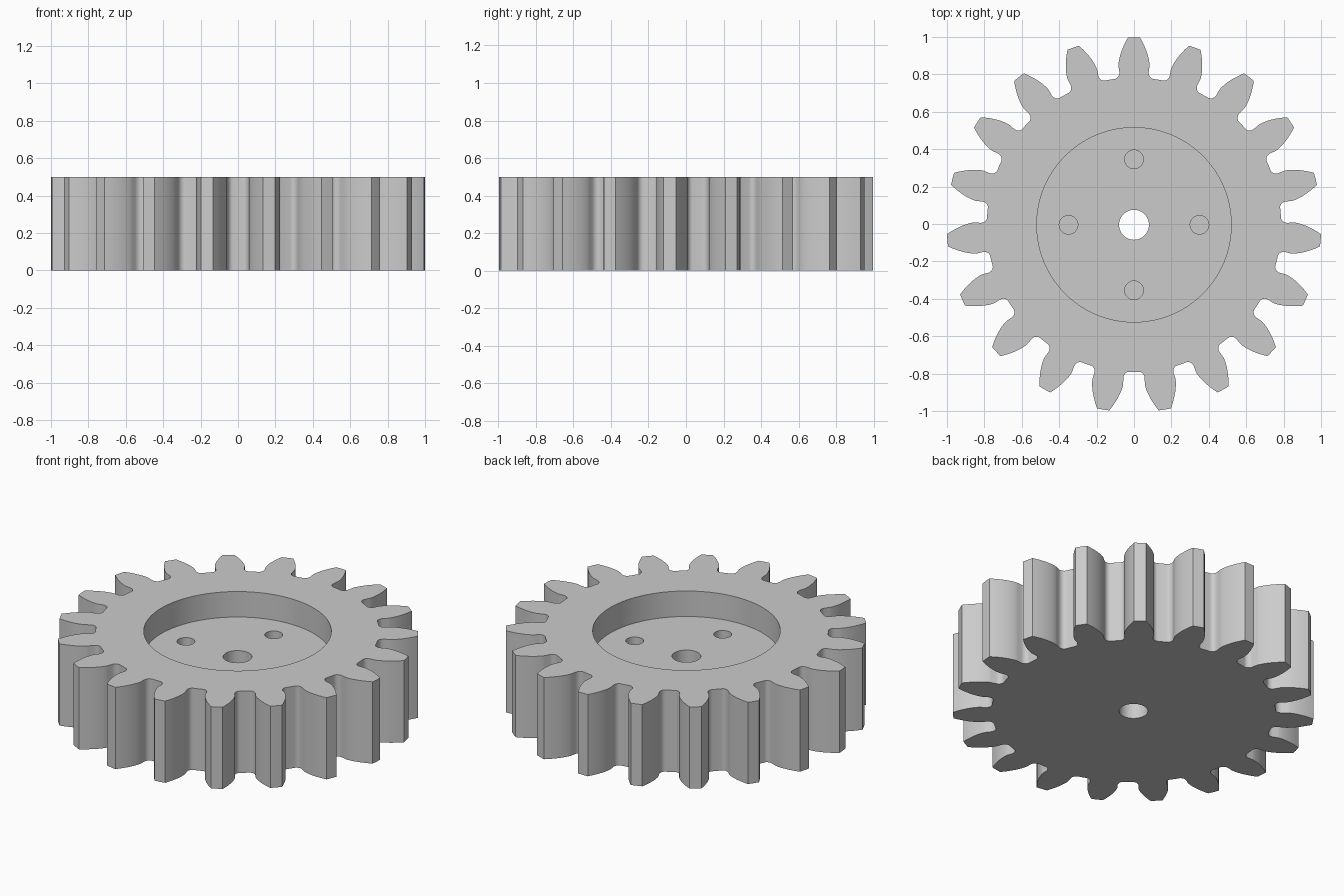
import bpy
import bmesh
from math import acos, cos, pi, radians, sin, tan

TEETH = 19
OUTER = 1.0013
HEIGHT = 0.5
FLOOR = 0.344

if "Cube" in bpy.data.objects:
    bpy.data.objects.remove(bpy.data.objects["Cube"], do_unlink=True)

# Single plain grey
grey = bpy.data.materials.new("light_grey")
grey.use_nodes = True
colour = (0.6, 0.6, 0.6, 1)
grey.diffuse_color = colour
grey.node_tree.nodes["Principled BSDF"].inputs["Base Color"].default_value = colour

# Involute tooth sizes
module = 2 * OUTER / (TEETH + 2)
pitch = module * TEETH / 2
base = pitch * cos(radians(20))
root = pitch - 1.25 * module
half_step = pi / TEETH


def involute(angle):
    return tan(angle) - angle


def half_angle(r):
    return pi / (2 * TEETH) + involute(radians(20)) - involute(acos(min(1, base / r)))


# One flank as (radius, angle from tooth centre): root, fillet, involute, tip
foot = half_angle(base) - 0.002
fillet_r, fillet_a = 0.034, 0.036
flank = [(root, half_step)]
for i in range(7):
    t = i / 6 * pi / 2
    flank.append((root + fillet_r * (1 - cos(t)), foot + fillet_a * (1 - sin(t))))
for i in range(11):
    r = base + (OUTER - base) * (i / 10) ** 1.5
    flank.append((r, half_angle(r)))
flank.append((OUTER, 0))

# Mirror the flank into a tooth, then repeat it around the axis
tooth = [(r, -a) for r, a in flank] + [(r, a) for r, a in flank[-2:0:-1]]
outline = []
for k in range(TEETH):
    centre = pi / 2 + k * 2 * half_step
    outline += [(r * cos(centre + a), r * sin(centre + a)) for r, a in tooth]
shift = -(max(p[1] for p in outline) + min(p[1] for p in outline)) / 2

# Gear body
bm = bmesh.new()
face = bm.faces.new([bm.verts.new((x, y + shift, 0)) for x, y in outline])
extruded = bmesh.ops.extrude_face_region(bm, geom=[face])
top = [v for v in extruded["geom"] if isinstance(v, bmesh.types.BMVert)]
bmesh.ops.translate(bm, verts=top, vec=(0, 0, HEIGHT))
bmesh.ops.recalc_face_normals(bm, faces=bm.faces)
mesh = bpy.data.meshes.new("spur_gear")
bm.to_mesh(mesh)
bm.free()
gear = bpy.data.objects.new("spur_gear", mesh)
bpy.context.collection.objects.link(gear)
mesh.materials.append(grey)


def cut(name, x, y, radius, low, high, sides):
    """Cut a round pocket or bore out of the gear."""
    bpy.ops.mesh.primitive_cylinder_add(
        vertices=sides, radius=radius, depth=high - low,
        location=(x, y + shift, (low + high) / 2))
    cutter = bpy.context.object
    cutter.name = name
    cutter.hide_render = True
    cutter.data.materials.append(grey)
    bpy.ops.object.select_all(action='DESELECT')
    gear.select_set(True)
    bpy.context.view_layer.objects.active = gear
    mod = gear.modifiers.new(name, 'BOOLEAN')
    mod.operation = 'DIFFERENCE'
    mod.solver = 'EXACT'
    mod.object = cutter
    bpy.ops.object.modifier_apply(modifier=mod.name)
    bpy.data.objects.remove(cutter, do_unlink=True)


# Recessed top, through bore and four blind holes
cut("recess", 0, 0, 0.52, FLOOR, HEIGHT + 0.1, 96)
cut("shaft_bore", 0, 0, 0.08, -0.1, HEIGHT, 48)
for k in range(4):
    a = k * pi / 2
    cut("blind_hole", 0.35 * cos(a), 0.35 * sin(a), 0.05, FLOOR - 0.16, HEIGHT, 32)

bpy.ops.object.shade_smooth_by_angle(angle=radians(30))
